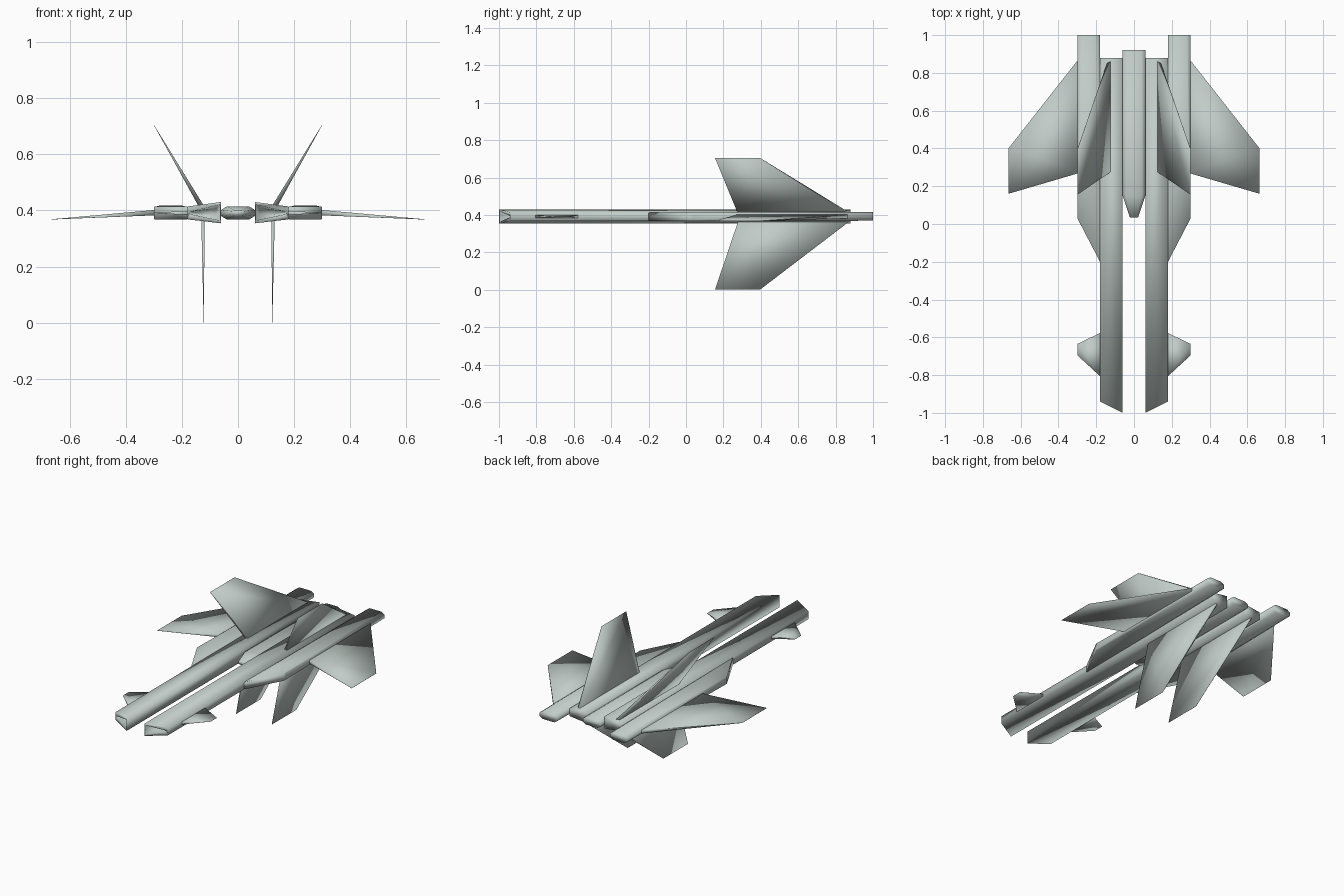
import bpy, bmesh

if "Cube" in bpy.data.objects:
    bpy.data.objects.remove(bpy.data.objects["Cube"])

hull = bpy.data.materials.new("hull_grey_green")
hull.diffuse_color = (0.53, 0.60, 0.57, 1)
hull.use_nodes = True
hull.node_tree.nodes["Principled BSDF"].inputs["Base Color"].default_value = hull.diffuse_color


def loft(name, rings, mirror=True):
    """Skin a list of equal-length point rings, capped at both ends."""
    bm = bmesh.new()
    vr = [[bm.verts.new(p) for p in r] for r in rings]
    n = len(vr[0])
    for a, b in zip(vr, vr[1:]):
        for i in range(n):
            j = (i + 1) % n
            bm.faces.new((a[i], a[j], b[j], b[i]))
    bm.faces.new(vr[0])
    bm.faces.new(vr[-1][::-1])
    bmesh.ops.recalc_face_normals(bm, faces=bm.faces[:])
    me = bpy.data.meshes.new(name)
    bm.to_mesh(me)
    bm.free()
    me.materials.append(hull)
    for p in me.polygons:
        p.use_smooth = True
    ob = bpy.data.objects.new(name, me)
    bpy.context.collection.objects.link(ob)
    if mirror:
        ob.modifiers.new("mirror", "MIRROR").use_mirror_merge = False
    return ob


def octagon(cx, y, hw, cz, hz, cut):
    """Box section with chamfered corners; y may be a function of x."""
    cx_, cz_ = cut
    pts = [(hw, hz - cz_), (hw - cx_, hz), (-hw + cx_, hz), (-hw, hz - cz_),
           (-hw, -hz + cz_), (-hw + cx_, -hz), (hw - cx_, -hz), (hw, -hz + cz_)]
    f = y if callable(y) else (lambda x: y)
    return [(cx + a, f(cx + a), cz + b) for a, b in pts]


def fin(name, rf, rb, tf, tb, half):
    """Wedge surface: thick root edge running out to a thin tip."""
    def ring(f, b, k):
        h = [c * k for c in half]
        return [tuple(p[i] + s * h[i] for i in range(3))
                for p, s in ((f, 1), (b, 1), (b, -1), (f, -1))]
    return loft(name, [ring(rf, rb, 1), ring(tf, tb, 0.05)])


# Long booms with slanted, hollow intakes
def section(pts, y0, slope):
    return [(x, y0 + slope * (x - 0.06), z) for x, z in pts]


outer = [(0.06, 0.43), (0.06, 0.354), (0.18, 0.368), (0.18, 0.414)]
inner = [(0.064, 0.420), (0.064, 0.364), (0.172, 0.387), (0.172, 0.395)]
deep = [(0.075, 0.408), (0.075, 0.376), (0.165, 0.389), (0.165, 0.393)]
loft("intake_boom", [section(outer, 0.88, 0), section(outer, -1.0, 0.5),
                     section(inner, -0.998, 0.5), section(deep, -0.92, 0.3)])

# Outer engines with swept front face
loft("engine", [
    octagon(0.24, lambda x: -0.2 + (x - 0.18) * 1.92, 0.06, 0.391, 0.023, (0.003, 0.003)),
    octagon(0.24, 0.30, 0.06, 0.391, 0.023, (0.008, 0.006)),
    octagon(0.24, 1.0, 0.06, 0.393, 0.024, (0.02, 0.013))])

# Central body with tapered nose
loft("centre_body", [
    octagon(0, 0.035, 0.022, 0.391, 0.010, (0.008, 0.004)),
    octagon(0, 0.15, 0.06, 0.391, 0.023, (0.02, 0.012)),
    octagon(0, 0.92, 0.06, 0.391, 0.023, (0.02, 0.012))], mirror=False)

# Forward-swept wings, upper fins, lower fins and canards
fin("wing", (0.28, 0.273, 0.393), (0.28, 0.89, 0.393),
    (0.665, 0.16, 0.368), (0.665, 0.40, 0.368), (0, 0, 0.010))
fin("upper_fin", (0.125, 0.28, 0.405), (0.125, 0.88, 0.405),
    (0.30, 0.155, 0.705), (0.30, 0.395, 0.705), (0.008, 0, -0.004))
fin("lower_fin", (0.125, 0.28, 0.37), (0.125, 0.88, 0.37),
    (0.122, 0.155, 0.0), (0.122, 0.395, 0.0), (0.006, 0, 0))
fin("canard", (0.175, -0.81, 0.391), (0.175, -0.575, 0.391),
    (0.30, -0.695, 0.391), (0.30, -0.635, 0.391), (0, 0, 0.008))
